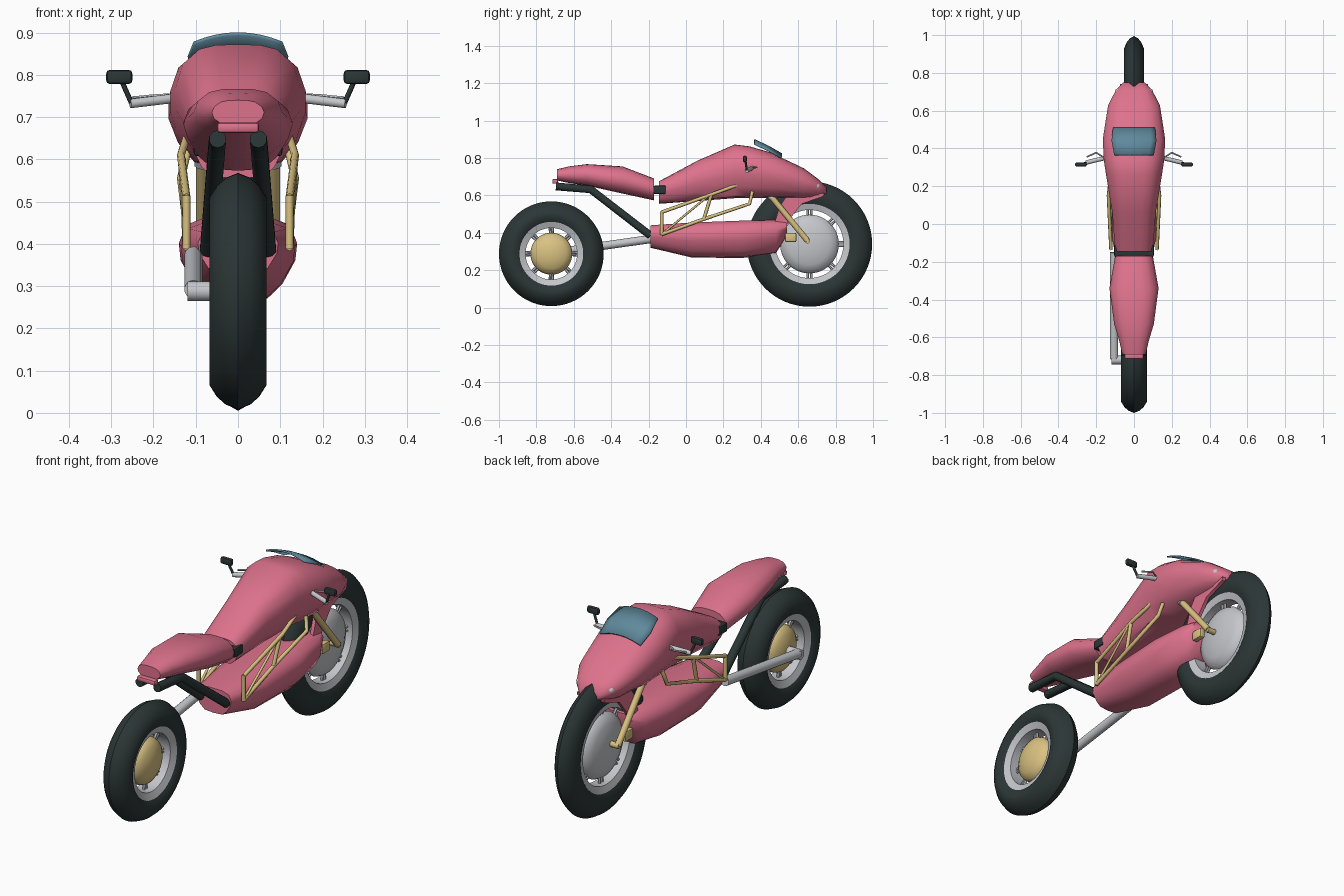
import bpy, bmesh, math
from mathutils import Vector

if "Cube" in bpy.data.objects:
    bpy.data.objects.remove(bpy.data.objects["Cube"])


def material(name, rgb):
    m = bpy.data.materials.new(name)
    m.diffuse_color = (*rgb, 1)
    m.use_nodes = True
    m.node_tree.nodes["Principled BSDF"].inputs["Base Color"].default_value = m.diffuse_color
    return m


PINK = material("pink paint", (0.73, 0.17, 0.265))
BLACK = material("dark rubber", (0.025, 0.037, 0.037))
GOLD = material("gold metal", (0.70, 0.54, 0.22))
SILVER = material("silver metal", (0.56, 0.57, 0.60))
GLASS = material("blue glass", (0.115, 0.25, 0.33))


def finish(name, bm, mat, angle=40):
    bmesh.ops.recalc_face_normals(bm, faces=bm.faces)
    me = bpy.data.meshes.new(name)
    bm.to_mesh(me)
    bm.free()
    ob = bpy.data.objects.new(name, me)
    bpy.context.collection.objects.link(ob)
    me.materials.append(mat)
    bpy.ops.object.select_all(action='DESELECT')
    ob.select_set(True)
    bpy.context.view_layer.objects.active = ob
    bpy.ops.object.shade_smooth_by_angle(angle=math.radians(angle))
    return ob


def lathe(name, profile, cy, cz, mat, closed=True, n=48):
    """Turn (radius, x) points about a wheel axle."""
    bm = bmesh.new()
    rings = []
    for i in range(n):
        a = 2 * math.pi * i / n
        rings.append([bm.verts.new((x, cy + r * math.cos(a), cz + r * math.sin(a))) for r, x in profile])
    m = len(profile)
    for i in range(n):
        p, q = rings[i], rings[(i + 1) % n]
        for j in range(m if closed else m - 1):
            k = (j + 1) % m
            bm.faces.new((p[j], p[k], q[k], q[j]))
    bmesh.ops.remove_doubles(bm, verts=bm.verts, dist=1e-5)
    return finish(name, bm, mat)


def loft(name, half, stations, mat):
    """Skin a mirrored half section through stations of (y, bottom, top, half width)."""
    section = half + [(-x, t) for x, t in reversed(half[1:-1])]
    bm = bmesh.new()
    rings = [[bm.verts.new((x * w, y, lo + t * (hi - lo))) for x, t in section]
             for y, lo, hi, w in stations]
    n = len(section)
    for p, q in zip(rings, rings[1:]):
        for j in range(n):
            k = (j + 1) % n
            bm.faces.new((p[j], p[k], q[k], q[j]))
    bm.faces.new(rings[0])
    bm.faces.new(rings[-1])
    return finish(name, bm, mat, 50)


def tube(name, points, radius, mat, sides=10):
    """Round bar following a path, with mitred rings at the bends."""
    pts = [Vector(p) for p in points]
    bm = bmesh.new()
    rings = []
    for i, p in enumerate(pts):
        a = (p - pts[i - 1]).normalized() if i else None
        b = (pts[i + 1] - p).normalized() if i < len(pts) - 1 else None
        d = ((a or b) + (b or a)).normalized()
        side = d.cross(Vector((0, 0, 1)) if abs(d.x) > 0.7 else Vector((1, 0, 0))).normalized()
        up = d.cross(side)
        rings.append([bm.verts.new(p + radius * (side * math.cos(t) + up * math.sin(t)))
                      for t in (2 * math.pi * k / sides for k in range(sides))])
    for p, q in zip(rings, rings[1:]):
        for j in range(sides):
            k = (j + 1) % sides
            bm.faces.new((p[j], p[k], q[k], q[j]))
    bm.faces.new(rings[0])
    bm.faces.new(rings[-1])
    return finish(name, bm, mat, 50)


def box(name, center, size, mat, bevel=0.008):
    bm = bmesh.new()
    bmesh.ops.create_cube(bm, size=1)
    for v in bm.verts:
        v.co = Vector(c + s * k for c, s, k in zip(center, size, v.co))
    bmesh.ops.bevel(bm, geom=bm.edges[:], offset=bevel, segments=2, profile=0.5, affect='EDGES')
    return finish(name, bm, mat)


def wheel(label, cy, cz, R, ri, w, hub_r, hub_w, hub_mat):
    d = R - ri
    side = [(ri, .72), (ri + .15 * d, .9), (ri + .35 * d, 1), (ri + .5 * d, 1), (ri + .74 * d, .74),
            (ri + .9 * d, .43)]
    lathe(label + "_tyre", [(r, x * w) for r, x in side] + [(R, 0)] +
          [(r, -x * w) for r, x in reversed(side)], cy, cz, BLACK, n=64)
    # rim band
    lathe(label + "_rim", [(ri - .025, -.6 * w), (ri + .008, -.8 * w), (ri + .008, .8 * w), (ri - .025, .6 * w)],
          cy, cz, SILVER)
    # domed hub
    dome = [(0, 1), (.35, .95), (.7, .72), (.93, .4), (1, 0)]
    lathe(label + "_hub", [(r * hub_r, x * hub_w) for r, x in dome] +
          [(r * hub_r, -x * hub_w) for r, x in reversed(dome[:-1])], cy, cz, hub_mat, closed=False)
    # paired spokes
    for i in range(8):
        a0 = 2 * math.pi * i / 8
        for off in (-.055, .055):
            a = a0 + off
            u = Vector((0, math.cos(a), math.sin(a)))
            c = Vector((0, cy, cz))
            tube(label + "_spoke", [c + u * hub_r * .85, c + u * (ri - .01)], .007, SILVER, 6)


wheel("rear_wheel", -.72, .288, .28, .163, .068, .112, .055, GOLD)
wheel("front_wheel", .66, .34, .335, .207, .052, .157, .052, SILVER)

# Main bodywork
loft("tank_fairing", [(0, 1), (.35, .995), (.62, .96), (.88, .84), (1, .64), (1, .46), (.86, .22), (.62, .03), (0, 0)],
     [(-.145, .555, .675, .10), (.06, .57, .785, .115), (.26, .585, .872, .148), (.34, .585, .862, .16),
      (.45, .585, .83, .165), (.63, .585, .745, .137), (.71, .59, .685, .095), (.75, .60, .645, .055)], PINK)
loft("seat", [(0, 1), (.35, .99), (.65, .93), (.9, .75), (1, .52), (.92, .28), (.6, .04), (0, 0)],
     [(-.69, .68, .74, .062), (-.62, .665, .756, .078), (-.53, .652, .767, .105), (-.34, .61, .755, .13),
      (-.17, .573, .69, .10)], PINK)
loft("belly_fairing", [(0, 1), (.5, 1), (.88, .9), (1, .68), (.97, .48), (.75, .2), (.5, .03), (0, 0)],
     [(-.19, .32, .44, .095), (.03, .268, .455, .135), (.3, .265, .465, .14), (.48, .29, .468, .115),
      (.54, .385, .46, .085)], PINK)
box("seat_joint", (0, -.14, .63), (.21, .07, .045), BLACK)
box("tail_lamp", (0, -.70, .675), (.10, .03, .025), PINK)

# Curved windscreen above the fairing
bm = bmesh.new()
rows = []
for y, z, w in ((.365, .897, .104), (.44, .862, .118), (.51, .822, .11)):
    rows.append([bm.verts.new((w * k / 4, y, z - .022 * (k / 4) ** 2)) for k in range(-4, 5)])
for p, q in zip(rows, rows[1:]):
    for j in range(8):
        bm.faces.new((p[j], p[j + 1], q[j + 1], q[j]))
screen = finish("windscreen", bm, GLASS)
mod = screen.modifiers.new("thickness", 'SOLIDIFY')
mod.thickness = .008
mod.offset = 0

# Single swingarm and its axle
tube("swingarm", [(-.105, -.715, .292), (-.105, -.15, .372)], .022, SILVER, 14)
tube("rear_axle", [(-.12, -.72, .288), (.03, -.72, .288)], .024, SILVER, 14)

# Parts repeated on both sides
for s in (-1, 1):
    tube("seat_rail", [(s * .048, -.695, .648), (s * .05, -.51, .632), (s * .07, -.19, .385)], .021, BLACK)

    def truss(name, pts, r=.0095):
        tube(name, [(s * x, y, z) for x, y, z in pts], r, GOLD, 8)
    truss("frame_upper_tube", [(.122, -.13, .51), (.135, .15, .61), (.118, .30, .665)])
    truss("frame_lower_tube", [(.122, -.13, .392), (.125, .1, .475), (.135, .34, .555), (.12, .355, .62)])
    truss("frame_upright", [(.122, -.13, .388), (.122, -.13, .515)])
    truss("frame_brace", [(.125, .095, .472), (.133, .135, .602)])
    truss("frame_diagonal", [(.122, -.125, .395), (.133, .11, .59)], .006)

    # Front fork, axle clamp and inner cowl
    tube("fork_leg", [(s * .085, .44, .612), (s * .085, .65, .357)], .0155, GOLD)
    tube("fork_upper", [(s * .085, .39, .672), (s * .085, .46, .588)], .019, SILVER)
    tube("front_axle", [(s * .03, .65, .357), (s * .095, .65, .357)], .014, GOLD)
    box("brake_caliper", (s * .072, .56, .375), (.03, .06, .05), GOLD)
    bm = bmesh.new()
    outline = [(.47, .44), (.50, .54), (.54, .60), (.74, .612), (.735, .595), (.62, .555), (.56, .48), (.53, .43)]
    base = bm.faces.new([bm.verts.new((s * .056, y, z)) for y, z in outline])
    ext = bmesh.ops.extrude_face_region(bm, geom=[base])
    for v in ext["geom"]:
        if isinstance(v, bmesh.types.BMVert):
            v.co.x += s * .018
    finish("front_cowl", bm, PINK)

    # Handlebar, lever and mirror
    tube("handlebar", [(s * .13, .355, .747), (s * .255, .325, .732)], .0115, SILVER)
    tube("lever", [(s * .165, .355, .752), (s * .20, .378, .75), (s * .25, .355, .745)], .0045, SILVER, 6)
    tube("mirror_stem", [(s * .253, .325, .735), (s * .275, .318, .785)], .006, BLACK, 8)
    box("mirror", (s * .281, .315, .795), (.062, .022, .034), BLACK, .009)

    # Headlamp
    bm = bmesh.new()
    bmesh.ops.create_uvsphere(bm, u_segments=12, v_segments=8, radius=.018)
    bmesh.ops.translate(bm, verts=bm.verts, vec=(s * .083, .70, .648))
    finish("headlamp", bm, SILVER)
